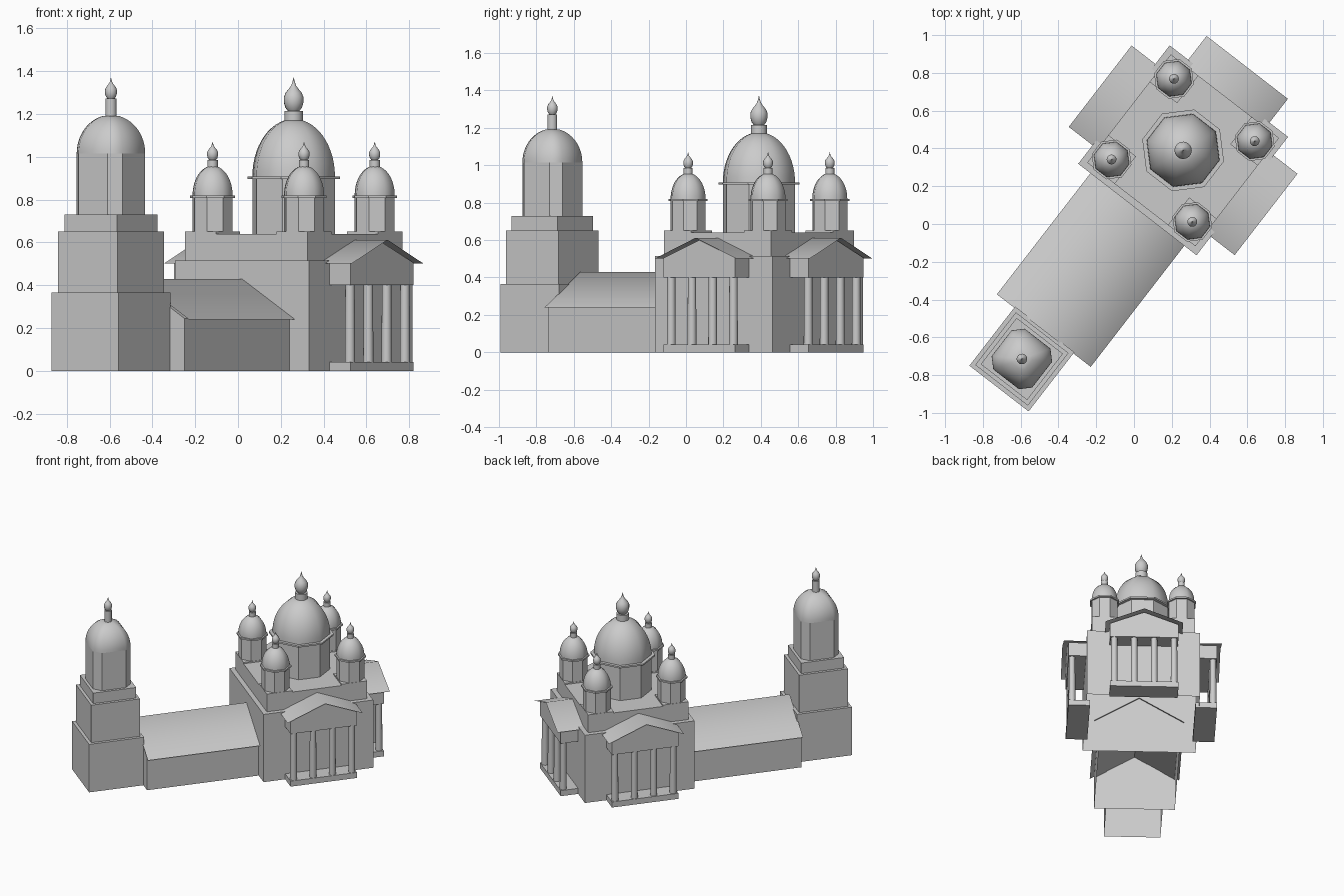
import bpy, bmesh, math
from mathutils import Matrix

if "Cube" in bpy.data.objects:
    bpy.data.objects.remove(bpy.data.objects["Cube"])

# Local frame: x runs along the nave toward the rear porch, origin under the main dome
FRAME = Matrix.Translation((0.26, 0.39, 0)) @ Matrix.Rotation(math.radians(52.3), 4, 'Z')
stone = bpy.data.materials.new("grey_stone")
stone.diffuse_color = (0.6, 0.6, 0.6, 1)
stone.use_nodes = True
stone.node_tree.nodes["Principled BSDF"].inputs["Base Color"].default_value = stone.diffuse_color


def make(name, bm, spin=0.0, smooth=None):
    bmesh.ops.recalc_face_normals(bm, faces=bm.faces)
    bm.transform(FRAME @ Matrix.Rotation(spin, 4, 'Z'))
    me = bpy.data.meshes.new(name)
    bm.to_mesh(me)
    bm.free()
    me.materials.append(stone)
    ob = bpy.data.objects.new(name, me)
    bpy.context.collection.objects.link(ob)
    if smooth:
        bpy.ops.object.select_all(action='DESELECT')
        ob.select_set(True)
        bpy.context.view_layer.objects.active = ob
        bpy.ops.object.shade_smooth_by_angle(angle=math.radians(smooth))
    return ob


def ngon(n):
    return [(math.cos(2 * math.pi * (i + 0.5) / n), math.sin(2 * math.pi * (i + 0.5) / n)) for i in range(n)]


def rect(hx, hy):
    return [(-hx, -hy), (hx, -hy), (hx, hy), (-hx, hy)]


def loft(name, outline, profile, at=(0, 0), spin=0.0, smooth=None, floor=True):
    """Stack scaled copies of an outline: profile is (scale, z) pairs."""
    bm = bmesh.new()
    rings = [[bm.verts.new((at[0] + s * x, at[1] + s * y, z)) for x, y in outline] for s, z in profile]
    n = len(outline)
    for a, b in zip(rings, rings[1:]):
        for i in range(n):
            bm.faces.new((a[i], a[(i + 1) % n], b[(i + 1) % n], b[i]))
    if floor:
        bm.faces.new(rings[0])
    bm.faces.new(rings[-1])
    return make(name, bm, spin, smooth)


def block(name, hx, hy, z0, z1, at=(0, 0), spin=0.0, floor=True):
    return loft(name, rect(hx, hy), [(1, z0), (1, z1)], at, spin, None, floor)


def gabled(name, section, x0, x1, spin=0.0, closed=True, skip_bottom=False, smooth=None):
    """Extrude a (y, z) section along x; an open section becomes a sheet."""
    bm = bmesh.new()
    a, b = [[bm.verts.new((x, y, z)) for y, z in section] for x in (x0, x1)]
    n = len(section)
    for i in range(n if closed else n - 1):
        if skip_bottom and i == n - 1:
            continue
        j = (i + 1) % n
        bm.faces.new((a[i], a[j], b[j], b[i]))
    if closed:
        bm.faces.new(a)
        bm.faces.new(b)
    return make(name, bm, spin, smooth)


def dome_profile(r, z0, z1, top, steps=12):
    """Quarter ellipse ending at a small flat top."""
    end = math.acos(top / r)
    return [(r * math.cos(end * i / steps), z0 + (z1 - z0) * math.sin(end * i / steps) / math.sin(end))
            for i in range(steps + 1)]


def finial(name, at, r, z0, z1, z2):
    """Neck with an onion bulb and pointed tip."""
    h = z2 - z1
    bulb = [(0.6, 0), (0.85, .1), (1, .25), (1, .42), (.8, .55), (.5, .66), (.25, .76), (.12, .87), (.02, 1)]
    loft(name + "_neck", ngon(16), [(r * .93, z0 - .02), (r * .93, z1)], at, smooth=40)
    loft(name + "_onion", ngon(16), [(r * s, z1 + h * t) for s, t in bulb], at, smooth=50)


def cupola(name, at, r, z0, zc, z1, fin):
    """Octagonal drum, cornice, dome and finial."""
    loft(name + "_drum", ngon(8), [(r, z0), (r, zc)], at)
    loft(name + "_cornice", ngon(8), [(r * 1.12, zc - .004), (r * 1.12, zc + .008)], at)
    loft(name + "_dome", ngon(8), dome_profile(r, zc + .008, z1, r * .22), at, smooth=60)
    finial(name, at, *fin)


# Main hall
block("hall_lower", .396, .396, 0, .515, floor=False)
block("hall_upper", .362, .362, .5, .64)

# Five domes
cupola("main", (0, 0), .2, .63, .90, 1.17, (.046, 1.17, 1.215, 1.37))
for i, (sx, sy) in enumerate([(1, 1), (1, -1), (-1, 1), (-1, -1)]):
    at = (sx * .27, sy * .27)
    block(f"corner_plinth_{i}", .092, .092, .63, .65, at)
    cupola(f"corner_{i}", at, .097, .64, .812, .955, (.026, .955, .985, 1.07))

# Three columned porches
for i, spin in enumerate((0, math.pi / 2, -math.pi / 2)):
    block(f"porch_base_{i}", .076, .24, 0, .042, (.446, 0), spin)
    gabled(f"porch_pediment_{i}", [(-.24, .40), (-.24, .505), (0, .6), (.24, .505), (.24, .40)], .36, .522, spin)
    gabled(f"porch_roof_{i}", [(-.272, .502), (0, .612), (.272, .502)], .36, .555, spin, closed=False, smooth=60)
    for k in range(4):
        loft(f"porch_column_{i}_{k}", ngon(16), [(.024, .04), (.022, .402)],
             (.495, -.21 + .14 * k), spin, smooth=40)

# Nave
gabled("nave_walls", [(-.283, 0), (-.283, .245), (0, .42), (.283, .245), (.283, 0)], -1.202, -.39,
       skip_bottom=True)
gabled("nave_roof", [(-.314, .24), (0, .43), (.314, .24)], -1.206, -.385, closed=False, smooth=80)

# Bell tower
T = (-1.396, 0)
block("tower_lower", .198, .198, 0, .365, T, floor=False)
block("tower_middle", .176, .176, .36, .65, T)
block("tower_step", .155, .155, .645, .73, T)
h, c = .136, .05
belfry = [(h, c - h), (h, h - c), (h - c, h), (c - h, h), (-h, h - c), (-h, c - h), (c - h, -h), (h - c, -h)]
loft("belfry", belfry, [(1, .725), (1, 1.015)], T)
loft("tower_dome", belfry, dome_profile(1.0, 1.015, 1.19, .25), T, smooth=60)
finial("tower", T, .028, 1.19, 1.272, 1.37)
